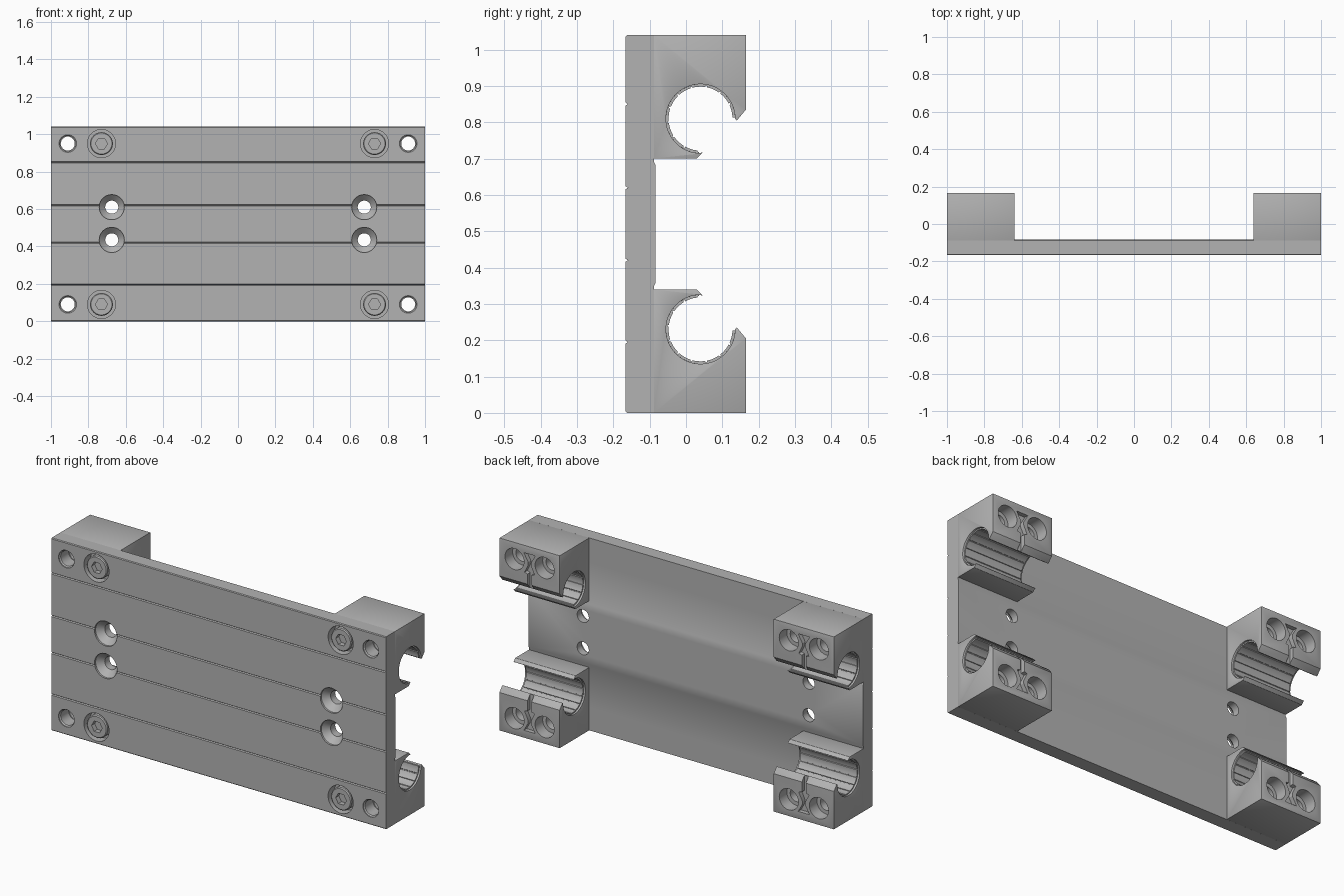
import bpy, bmesh
from math import sin, cos, pi, radians
from mathutils import Matrix, Vector

if "Cube" in bpy.data.objects:
    bpy.data.objects.remove(bpy.data.objects["Cube"], do_unlink=True)

HEIGHT = 1.04
FRONT, BACK = -0.166, -0.088
BLOCK_BACK = 0.165
BORE_Y, BORE_Z = 0.04, 0.81

grey = bpy.data.materials.new("machined grey")
grey.use_nodes = True
colour = (0.45, 0.45, 0.45, 1)
grey.diffuse_color = colour
grey.node_tree.nodes["Principled BSDF"].inputs["Base Color"].default_value = colour


def finish(name, bm):
    bmesh.ops.recalc_face_normals(bm, faces=bm.faces)
    mesh = bpy.data.meshes.new(name)
    bm.to_mesh(mesh)
    bm.free()
    mesh.materials.append(grey)
    obj = bpy.data.objects.new(name, mesh)
    bpy.context.collection.objects.link(obj)
    return obj


def activate(obj):
    bpy.ops.object.select_all(action='DESELECT')
    obj.select_set(True)
    bpy.context.view_layer.objects.active = obj


def prism(name, outline, axis, start, end):
    """Extrude an outline of (y, z) along x, or of (x, z) along y."""
    place = (lambda a, b, d: (d, a, b)) if axis == 'x' else (lambda a, b, d: (a, d, b))
    bm = bmesh.new()
    face = bm.faces.new([bm.verts.new(place(a, b, start)) for a, b in outline])
    extruded = bmesh.ops.extrude_face_region(bm, geom=[face])
    verts = [v for v in extruded["geom"] if isinstance(v, bmesh.types.BMVert)]
    bmesh.ops.translate(bm, verts=verts, vec=Vector(place(0, 0, end - start)))
    return finish(name, bm)


def lathe(name, x, z, profile, sides=40):
    """Turn a profile of (radius, y) about a front-to-back axis, closed by end caps."""
    bm = bmesh.new()
    rings = [[bm.verts.new((x + r * cos(2 * pi * i / sides), y, z + r * sin(2 * pi * i / sides)))
              for i in range(sides)] for r, y in profile]
    for lower, upper in zip(rings, rings[1:]):
        for i in range(sides):
            j = (i + 1) % sides
            bm.faces.new((lower[i], lower[j], upper[j], upper[i]))
    bm.faces.new(rings[0])
    bm.faces.new(rings[-1])
    return finish(name, bm)


def cut(obj, cutters):
    activate(obj)
    for cutter in cutters:
        mod = obj.modifiers.new("cut", 'BOOLEAN')
        mod.operation, mod.solver, mod.object = 'DIFFERENCE', 'EXACT', cutter
        bpy.ops.object.modifier_apply(modifier=mod.name)
        bpy.data.objects.remove(cutter, do_unlink=True)


def smooth(obj):
    activate(obj)
    bpy.ops.object.shade_smooth_by_angle(angle=radians(30))


def arc(radius, start, end, steps):
    angles = [radians(start + (end - start) * i / steps) for i in range(steps + 1)]
    return [(BORE_Y + radius * cos(a), BORE_Z + radius * sin(a)) for a in angles]


# Base plate: fine grooves across the front, a shallow raised band on the back
front_edge = [(FRONT + 0.004, 0), (FRONT, 0.004)]
for z in (0.195, 0.42, 0.62, 0.85):
    front_edge += [(FRONT, z - 0.004), (FRONT + 0.006, z), (FRONT, z + 0.004)]
front_edge += [(FRONT, HEIGHT - 0.004), (FRONT + 0.004, HEIGHT)]
back_edge = [(BACK, HEIGHT), (BACK, 0.69), (BACK + 0.004, 0.682),
             (BACK + 0.004, 0.358), (BACK, 0.35), (BACK, 0)]
plate = prism("base_plate", front_edge + back_edge, 'x', -1, 1)
cutters = []
for side in (-1, 1):
    for z in (0.09, 0.95):
        cutters.append(lathe("corner_hole", side * 0.91, z,
                             [(0.047, -0.2), (0.047, FRONT + 0.005), (0.041, FRONT + 0.01), (0.041, 0)]))
        cutters.append(lathe("screw_recess", side * 0.73, z,
                             [(0.075, -0.2), (0.075, FRONT + 0.05), (0.036, FRONT + 0.05), (0.036, 0)]))
    for z in (0.435, 0.61):
        cutters.append(lathe("countersunk_hole", side * 0.675, z,
                             [(0.067, -0.2), (0.067, FRONT + 0.01), (0.035, FRONT + 0.042), (0.035, 0)]))
cut(plate, cutters)
smooth(plate)

# Upper bearing housing on the +x side: open C section
section = ([(BACK, 0.70), (0.03, 0.70), (0.045, 0.716)]
           + arc(0.095, -87, -360, 56)
           + [(0.14, 0.805), (BLOCK_BACK, 0.835), (BLOCK_BACK, HEIGHT), (BACK, HEIGHT)])
housing = prism("bearing_housing", section, 'x', 0.64, 1.0)
activate(housing)
bevel = housing.modifiers.new("soft edges", 'BEVEL')
bevel.width, bevel.segments, bevel.limit_method = 0.005, 2, 'ANGLE'
bevel.angle_limit = radians(40)
bpy.ops.object.modifier_apply(modifier=bevel.name)

# Counterbored bolt holes, and the tapered relief with its slot down to the lip
cutters = [lathe("bolt_hole", x, 0.95, [(0.037, -0.2), (0.037, 0.10), (0.057, 0.10), (0.057, 0.2)])
           for x in (0.73, 0.91)]
half_relief = [(0.034, 1.0), (0.008, 0.955), (0.008, 0.94), (0.03, 0.895), (0.012, 0.89), (0.012, 0.79)]
relief = [(0.82 + w, z) for w, z in half_relief] + [(0.82 - w, z) for w, z in reversed(half_relief)]
cutters.append(prism("relief", relief, 'y', 0.142, 0.2))
cut(housing, cutters)
smooth(housing)

# Bearing liner: a ribbed sleeve inside the open bore
inner = []
for k in range(10):
    start = 2 + k * 26.6
    inner += arc(0.088, start, start + 23, 5) + arc(0.092, start + 24, start + 26, 1)
liner = prism("bearing_liner", arc(0.0965, 268, 2, 40) + inner, 'x', 0.65, 0.99)
smooth(liner)

# Screw: cap head with a hex socket, and a shank ending in the counterbore
screw = lathe("cap_screw", 0.73, 0.95,
              [(0.056, FRONT + 0.003), (0.061, FRONT + 0.008), (0.061, FRONT + 0.05),
               (0.0355, FRONT + 0.05), (0.0355, -0.02)])
cut(screw, [lathe("hex_socket", 0.73, 0.95, [(0.032, -0.2), (0.032, FRONT + 0.03)], 6)])
smooth(screw)


# Repeat the housing sets at the other three corners
def mirrored(obj, name, flip_x, flip_z):
    mesh = obj.data.copy()
    mesh.transform(Matrix.Translation((0, 0, HEIGHT if flip_z else 0))
                   @ Matrix.Diagonal((-1 if flip_x else 1, 1, -1 if flip_z else 1, 1)))
    if flip_x != flip_z:
        mesh.flip_normals()
    copy = bpy.data.objects.new(name, mesh)
    bpy.context.collection.objects.link(copy)


for part in (housing, liner, screw):
    base = part.name
    for flip_x, flip_z in ((True, False), (False, True), (True, True)):
        corner = ("lower_" if flip_z else "upper_") + ("right_" if flip_x else "left_")
        mirrored(part, corner + base, flip_x, flip_z)
    part.name = "upper_left_" + base
